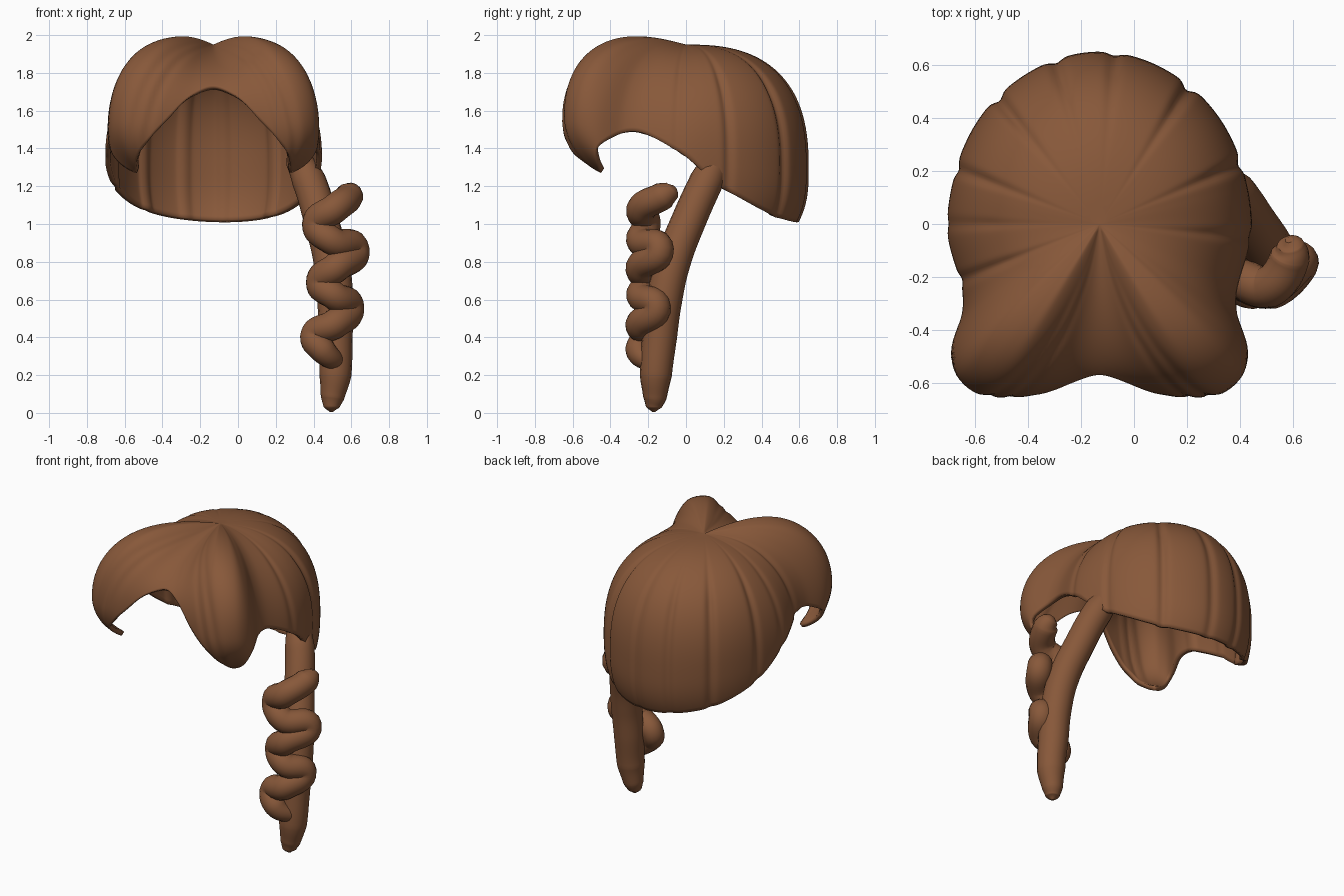
import bpy, bmesh
from math import sin, cos, radians, exp, pi, acos

if "Cube" in bpy.data.objects:
    bpy.data.objects.remove(bpy.data.objects["Cube"], do_unlink=True)

brown = bpy.data.materials.new("brown_hair")
brown.use_nodes = True
rgba = (0.245, 0.098, 0.042, 1)
brown.diffuse_color = rgba
brown.node_tree.nodes["Principled BSDF"].inputs["Base Color"].default_value = rgba

CENTRE_X, CROWN = -0.13, 1.95
COLUMNS, ROWS = 300, 40

# Angle from the front: radius, widest height, lower depth, ridge lift, hem height, squareness
KEYS = [
    (0, 0.615, 1.60, 0.50, -0.03, 1.75, 2.2),
    (10, 0.63, 1.58, 0.48, -0.01, 1.69, 2.2),
    (20, 0.685, 1.56, 0.44, 0.05, 1.56, 2.1),
    (30, 0.76, 1.55, 0.42, 0.10, 1.42, 2.1),
    (36, 0.79, 1.55, 0.42, 0.10, 1.34, 2.1),
    (42, 0.79, 1.55, 0.42, 0.09, 1.27, 2.1),
    (46, 0.77, 1.53, 0.43, 0.08, 1.31, 2.1),
    (50, 0.73, 1.49, 0.46, 0.06, 1.41, 2.1),
    (57, 0.62, 1.43, 0.55, 0.04, 1.475, 2.1),
    (68, 0.575, 1.37, 0.60, 0.02, 1.47, 2.15),
    (88, 0.575, 1.35, 0.60, 0.00, 1.37, 2.2),
    (104, 0.575, 1.35, 0.60, 0.00, 1.24, 2.3),
    (116, 0.585, 1.34, 0.60, 0.00, 1.165, 2.4),
    (145, 0.62, 1.31, 0.55, 0.00, 1.05, 2.5),
    (180, 0.65, 1.28, 0.50, 0.00, 1.01, 2.6),
]

# Grooves between locks: angle, sideways drift toward the hem, depth, width
GROOVES = [(85, 0, .02, 2.5), (113, 0, .035, 2.5), (147, 0, .045, 2.5), (175, 0, .025, 2.5),
           (-68, 0, .03, 2.5), (-90, 0, .015, 2.5), (-111, 0, .03, 2.5),
           (-141, 0, .04, 2.5), (-165, 0, .03, 2.5)]
for side in (1, -1):
    GROOVES += [(side * 8, side * 22, .02, 2.5), (side * 14, side * 23, .02, 2.5)]


def slope(i, n):
    """Rate of change of value n around key i, flat at front and back."""
    if i in (0, len(KEYS) - 1):
        return 0
    return (KEYS[i + 1][n] - KEYS[i - 1][n]) / (KEYS[i + 1][0] - KEYS[i - 1][0])


def style_at(angle):
    """Smoothly blend the key shapes around the head."""
    angle = min(abs(angle), 179.99)
    i = max(k for k, key in enumerate(KEYS) if key[0] <= angle)
    low, high = KEYS[i], KEYS[i + 1]
    span = high[0] - low[0]
    f = (angle - low[0]) / span
    rise = f * f * (3 - 2 * f)
    return [low[n] + (high[n] - low[n]) * rise
            + span * f * (1 - f) * (slope(i, n) * (1 - f) - slope(i + 1, n) * f)
            for n in range(1, len(low))]


def cap_point(angle, t):
    radius, middle, depth, lift, hem, power = style_at(angle)
    a = radians(angle)
    hem += 0.02 * sin(a) * min(0, cos(a))
    height = CROWN - middle
    if hem > middle:
        end = acos(((hem - middle) / height) ** (power / 2))
    else:
        end = pi - acos(((middle - hem) / depth) ** (power / 2))
    phi = end * t
    s, c = sin(phi), cos(phi)
    r = radius * s ** (2 / power)
    z = middle + (height if c > 0 else -depth) * abs(c) ** (2 / power)
    z += lift * 2 * s * max(c, 0)
    for base, drift, cut, width in GROOVES:
        d = (angle - base - drift * t + 180) % 360 - 180
        dent = cut * exp(-(d / width) ** 2) * min(1, 2 * t) ** 2 * (1.2 - 0.6 * t)
        r *= 1 - dent
        z -= dent * 0.35 * max(c, 0)
    return (CENTRE_X + r * sin(a), -r * cos(a), z)


def finish(obj):
    bpy.ops.object.select_all(action='DESELECT')
    obj.select_set(True)
    bpy.context.view_layer.objects.active = obj
    if obj.type == 'CURVE':
        bpy.ops.object.convert(target='MESH')
    bpy.ops.object.shade_smooth_by_angle(angle=radians(50))


# Hollow cap of hair with swept curtain bangs
bm = bmesh.new()
crown = bm.verts.new((CENTRE_X, 0, CROWN))
rings = []
for j in range(1, ROWS + 1):
    rings.append([bm.verts.new(cap_point(360 * i / COLUMNS - 180, j / ROWS))
                  for i in range(COLUMNS)])
for i in range(COLUMNS):
    k = (i + 1) % COLUMNS
    bm.faces.new((crown, rings[0][i], rings[0][k]))
    for upper, lower in zip(rings, rings[1:]):
        bm.faces.new((upper[i], lower[i], lower[k], upper[k]))
mesh = bpy.data.meshes.new("hair_cap")
bm.to_mesh(mesh)
bm.free()
mesh.materials.append(brown)
cap = bpy.data.objects.new("hair_cap", mesh)
bpy.context.collection.objects.link(cap)
shell = cap.modifiers.new("thickness", 'SOLIDIFY')
shell.thickness = 0.028
shell.offset = -1
finish(cap)


def lock(name, points):
    """Round lock of hair through points of x, y, z, radius."""
    curve = bpy.data.curves.new(name, 'CURVE')
    curve.dimensions = '3D'
    curve.bevel_depth = 1
    curve.bevel_resolution = 6
    curve.resolution_u = 10
    curve.use_fill_caps = True
    spline = curve.splines.new('BEZIER')
    spline.bezier_points.add(len(points) - 1)
    for bp, (x, y, z, r) in zip(spline.bezier_points, points):
        bp.co = (x, y, z)
        bp.radius = r
        bp.handle_left_type = bp.handle_right_type = 'AUTO'
    curve.materials.append(brown)
    obj = bpy.data.objects.new(name, curve)
    bpy.context.collection.objects.link(obj)
    finish(obj)


# Long hanging side lock
lock("side_lock", [
    (.28, .20, 1.42, .02), (.32, .165, 1.34, .07), (.375, .11, 1.23, .09),
    (.44, .015, 1.02, .092), (.495, -.07, .8, .095), (.515, -.115, .6, .095),
    (.515, -.14, .4, .092), (.515, -.16, .2, .085), (.50, -.165, .08, .062),
    (.495, -.17, .03, .042), (.495, -.17, .005, .008)])

# Twisted lock zigzagging down its front
twist = [(.585, -.06, 1.195, .015), (.59, -.075, 1.18, .05), (.59, -.12, 1.15, .075),
         (.51, -.235, 1.08, .08), (.415, -.21, 1.0), (.50, -.24, .91),
         (.62, -.14, .865), (.52, -.24, .77, .08), (.435, -.205, .69), (.51, -.24, .62),
         (.592, -.155, .56), (.51, -.24, .47, .08), (.40, -.22, .41, .07), (.45, -.25, .33, .07),
         (.52, -.19, .27, .05), (.53, -.16, .26, .015)]
lock("twisted_lock", [p if len(p) == 4 else (*p, .076) for p in twist])
